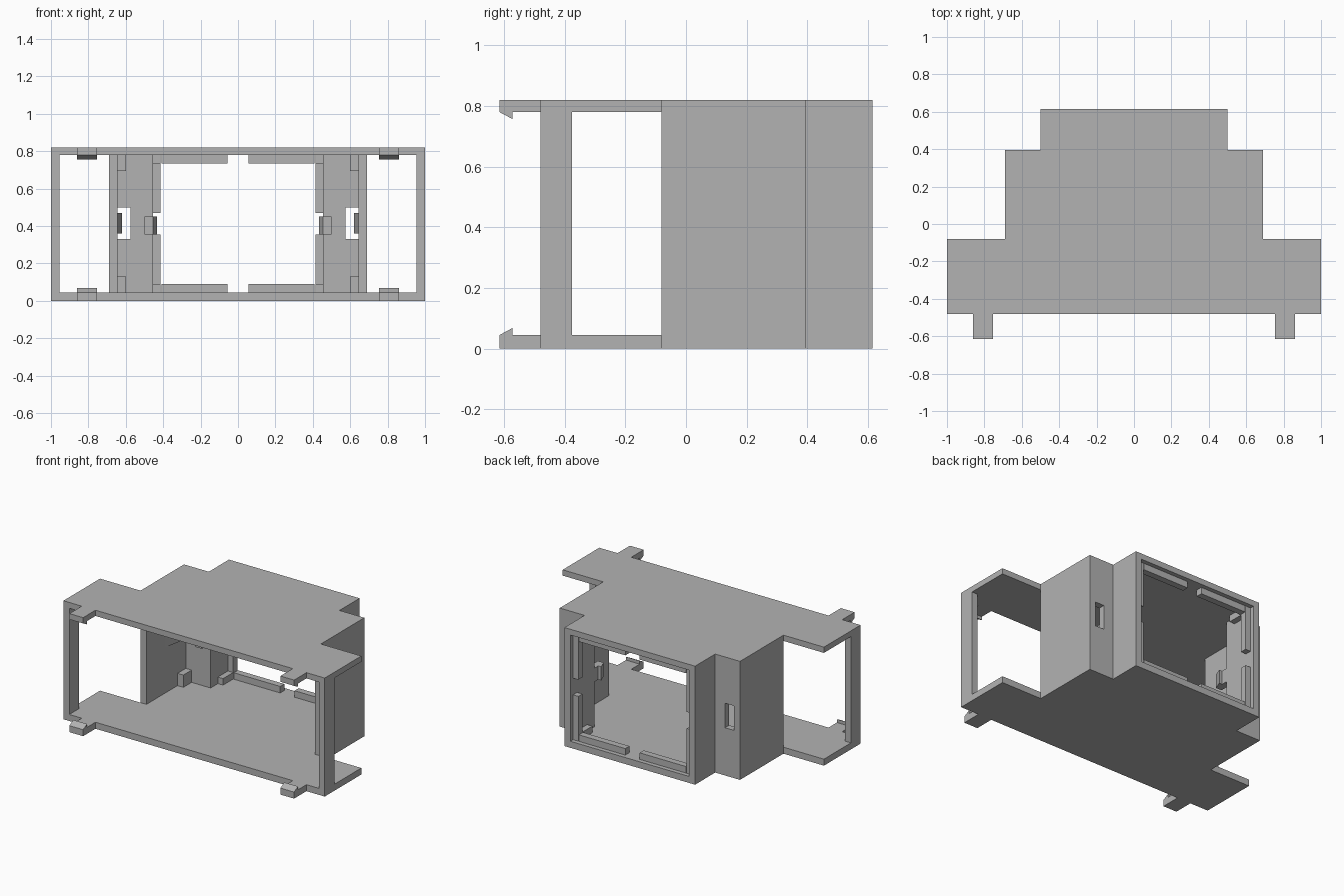
import bpy
import bmesh

cube = bpy.data.objects.get("Cube")
if cube:
    bpy.data.objects.remove(cube, do_unlink=True)

# One plain plastic colour
GREY = (0.45, 0.45, 0.45, 1)
plastic = bpy.data.materials.new("grey_plastic")
plastic.use_nodes = True
plastic.diffuse_color = GREY
plastic.node_tree.nodes["Principled BSDF"].inputs["Base Color"].default_value = GREY

H = 0.82           # full height
T = 0.045          # wall thickness
LOW, HIGH = T, H - T + 0.005


def prism(name, profile, axis, lo, hi):
    """Extrude a 2D profile (other two axes, in x-y-z order) from lo to hi."""
    bm = bmesh.new()
    verts = []
    for point in profile:
        co = list(point)
        co.insert(axis, lo)
        verts.append(bm.verts.new(co))
    face = bm.faces.new(verts)
    extruded = bmesh.ops.extrude_face_region(bm, geom=[face])["geom"]
    shift = [0, 0, 0]
    shift[axis] = hi - lo
    moved = [g for g in extruded if isinstance(g, bmesh.types.BMVert)]
    bmesh.ops.translate(bm, verts=moved, vec=shift)
    bmesh.ops.recalc_face_normals(bm, faces=bm.faces)
    mesh = bpy.data.meshes.new(name)
    bm.to_mesh(mesh)
    bm.free()
    mesh.materials.append(plastic)
    obj = bpy.data.objects.new(name, mesh)
    bpy.context.collection.objects.link(obj)
    return obj


def box(name, xs, ys, zs):
    outline = [(xs[0], ys[0]), (xs[1], ys[0]), (xs[1], ys[1]), (xs[0], ys[1])]
    return prism(name, outline, 2, *zs)


# Stepped top and bottom plates, with the front tabs in the outline
half = [(0.755, -0.48), (0.755, -0.615), (0.86, -0.615), (0.86, -0.48),
        (1, -0.48), (1, -0.08), (0.69, -0.08), (0.69, 0.395),
        (0.5, 0.395), (0.5, 0.615)]
outline = half + [(-x, y) for x, y in reversed(half)]
prism("bottom_plate", outline, 2, 0, LOW)
prism("top_plate", outline, 2, HIGH, H)

# Notched panel profile that leaves the slot beside the side wall
panel = [(0.5, LOW), (0.645, LOW), (0.645, 0.33), (0.575, 0.33),
         (0.575, 0.5), (0.645, 0.5), (0.645, HIGH), (0.5, HIGH)]

for side, s in (("left", 1), ("right", -1)):
    def part(name, x0, x1, ys, zs):
        return box(f"{side}_{name}", (s * x0, s * x1), ys, zs)

    def shape(name, pts, axis, lo, hi):
        return prism(f"{side}_{name}", [(s * a, b) for a, b in pts], axis, lo, hi)

    # Walls and front post
    part("front_post", 0.955, 1, (-0.48, -0.375), (LOW, HIGH))
    part("side_wall", 0.645, 0.69, (-0.08, 0.395), (LOW, HIGH))
    part("rear_wall", 0.455, 0.5, (0.35, 0.615), (LOW, HIGH))
    shape("step_panel", panel, 1, 0.35, 0.395)

    # Catches inside: wedge on the side wall, hooked arm by the rear opening
    shape("wall_catch", [(0.645, 0.13), (0.62, 0.25), (0.645, 0.25)], 2, 0.36, 0.47)
    shape("hook_arm", [(0.5, 0.25), (0.455, 0.25), (0.432, 0.31), (0.455, 0.31),
                       (0.455, 0.35), (0.5, 0.35)], 2, 0.355, 0.45)

    # Parts that repeat at the bottom and the top
    for level, flip in (("lower", False), ("upper", True)):
        def span(a, b):
            return (H - b + 0.005, H - a + 0.005) if flip else (a, b)

        part(f"{level}_corner_block", 0.6, 0.645, (0.26, 0.35), span(LOW, 0.13))
        part(f"{level}_rear_block", 0.415, 0.455, (0.43, 0.54), span(LOW, 0.09))
        part(f"{level}_ledge", 0.055, 0.41, (0.54, 0.585), span(LOW, 0.09))
        part(f"{level}_side_ledge", 0.415, 0.455, (0.54, 0.585),
             (0.47, HIGH) if flip else (LOW, 0.355))
        # Snap lip on the front tab
        base, tip = (HIGH, 0.757) if flip else (LOW, 0.068)
        lip = [(-0.615, base), (-0.572, tip), (-0.572, base)]
        prism(f"{side}_{level}_snap_lip", lip, 0, *sorted((s * 0.755, s * 0.86)))
